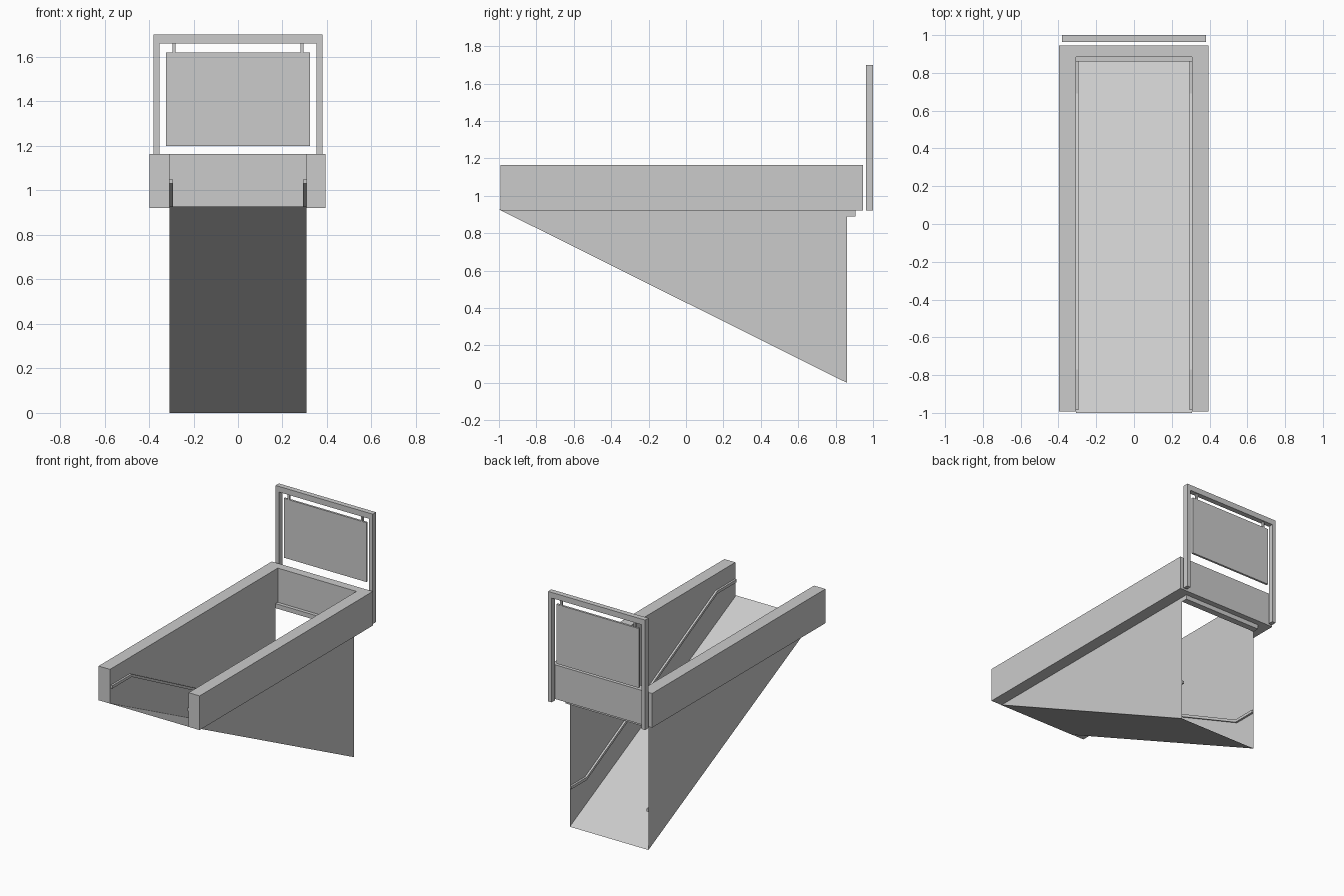
import bpy, bmesh
from mathutils import Vector

if "Cube" in bpy.data.objects:
    bpy.data.objects.remove(bpy.data.objects["Cube"])


def finish(name, bm):
    me = bpy.data.meshes.new(name)
    bm.to_mesh(me)
    bm.free()
    ob = bpy.data.objects.new(name, me)
    bpy.context.collection.objects.link(ob)
    return ob


def prism(name, pts, offset):
    """Extrude a flat outline of 3D points along an offset vector."""
    bm = bmesh.new()
    face = bm.faces.new([bm.verts.new(p) for p in pts])
    ext = bmesh.ops.extrude_face_region(bm, geom=[face], use_keep_orig=True)
    verts = [e for e in ext["geom"] if isinstance(e, bmesh.types.BMVert)]
    bmesh.ops.translate(bm, vec=Vector(offset), verts=verts)
    bmesh.ops.recalc_face_normals(bm, faces=bm.faces)
    return finish(name, bm)


def box(name, x, y, z):
    pts = [(x[0], y[0], z[0]), (x[1], y[0], z[0]), (x[1], y[1], z[0]), (x[0], y[1], z[0])]
    return prism(name, pts, (0, 0, z[1] - z[0]))


def sheet(name, pts):
    bm = bmesh.new()
    bm.faces.new([bm.verts.new(p) for p in pts])
    return finish(name, bm)


W = 0.308            # half width of the stairwell
FRONT, BACK = -1.0, 0.86
TOP = 0.927

# U-shaped parapet around the opening
prism("parapet", [(x, y, 0.922) for x, y in [
    (-0.397, -0.992), (-W, -0.992), (-W, 0.885), (W, 0.885),
    (W, -0.992), (0.394, -0.992), (0.394, 0.945), (-0.397, 0.945)]], (0, 0, 0.242))

# Ledge below the back parapet
box("back_ledge", (-W, W), (BACK, 0.905), (0.89, 0.922))

# Sloped floor
sheet("ramp", [(-W, FRONT, TOP), (W, FRONT, TOP), (W, BACK, 0), (-W, BACK, 0)])

# Handrail centre line: flat, sloping, flat
path = [(-0.985, 1.04), (-0.77, 1.04), (0.69, 0.28), (BACK, 0.28)]
h = 0.01
rail = [(y, z + h) for y, z in path] + [(y, z - h) for y, z in reversed(path)]

for s, side in ((-1, "left"), (1, "right")):
    # Triangular side wall, facing inward
    tri = [(s * W, FRONT, TOP), (s * W, BACK, 0), (s * W, BACK, TOP)]
    sheet(side + "_wall", tri if s < 0 else tri[::-1])
    prism(side + "_handrail", [(s * 0.293, y, z) for y, z in rail], (s * 0.014, 0, 0))
    # Sign posts and hangers
    box(side + "_sign_post", sorted((s * 0.352, s * 0.38)), (0.963, 1.0), (0.922, 1.66))
    box(side + "_sign_hanger", sorted((s * 0.28, s * 0.294)), (0.975, 0.988), (1.62, 1.66))

# Sign top bar and hanging panel
box("sign_top_bar", (-0.38, 0.38), (0.963, 1.0), (1.66, 1.70))
box("sign_panel", (-0.323, 0.323), (0.974, 0.989), (1.20, 1.62))
